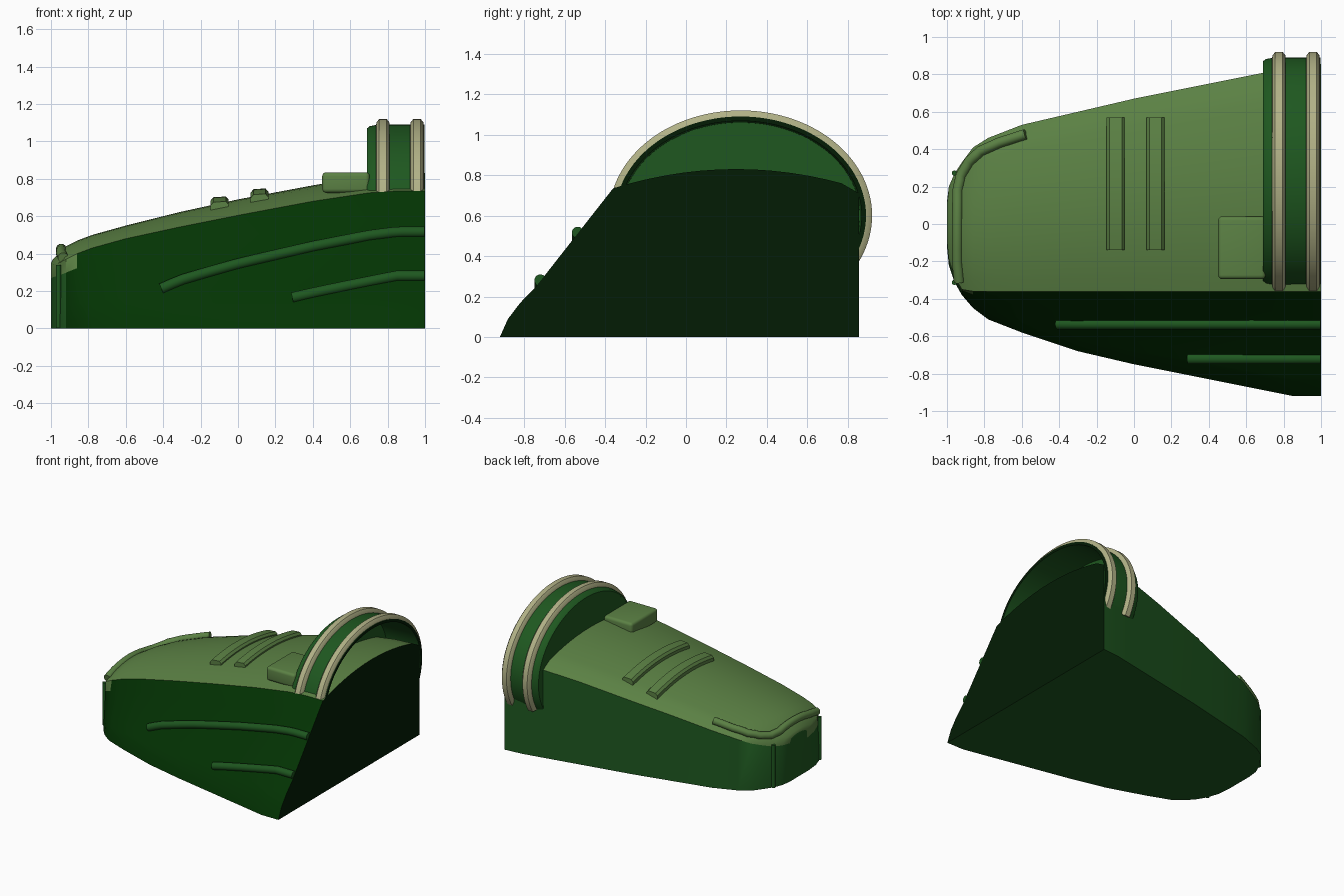
import bpy, bmesh, math
from mathutils import Vector

cube = bpy.data.objects.get("Cube")
if cube:
    bpy.data.objects.remove(cube, do_unlink=True)


def material(name, color):
    mat = bpy.data.materials.new(name)
    mat.use_nodes = True
    mat.diffuse_color = (*color, 1)
    mat.node_tree.nodes["Principled BSDF"].inputs["Base Color"].default_value = (*color, 1)
    return mat


ROOF = material("light green", (.105, .22, .058))
WALL = material("mid green", (.013, .096, .014))
SLOPE = material("deep green", (.001, .034, .001))
UNDER = material("dark green", (.001, .012, .0015))
CREAM = material("cream", (.44, .44, .24))


def finish(name, bm, mats, angle=35):
    """Turn a bmesh into a smooth-shaded object."""
    bmesh.ops.recalc_face_normals(bm, faces=bm.faces[:])
    mesh = bpy.data.meshes.new(name)
    bm.to_mesh(mesh)
    bm.free()
    for m in mats:
        mesh.materials.append(m)
    obj = bpy.data.objects.new(name, mesh)
    bpy.context.collection.objects.link(obj)
    bpy.ops.object.select_all(action='DESELECT')
    obj.select_set(True)
    bpy.context.view_layer.objects.active = obj
    bpy.ops.object.shade_smooth_by_angle(angle=math.radians(angle))
    return obj


def loft(name, rings, mats, rule=None):
    """Skin closed rings of points; rule(segment, face) picks the material."""
    bm = bmesh.new()
    loops = [[bm.verts.new(p) for p in ring] for ring in rings]
    count = len(loops[0])
    for a, b in zip(loops, loops[1:]):
        for i in range(count):
            j = (i + 1) % count
            face = bm.faces.new((a[i], a[j], b[j], b[i]))
            if rule:
                face.material_index = rule(i, face)
    for k, end in enumerate((loops[0], loops[-1])):
        face = bm.faces.new(end)
        if rule:
            face.material_index = rule(-1 - k, face)
    return finish(name, bm, mats)


def lerp_table(table, x):
    x = min(max(x, table[0][0]), table[-1][0])
    for a, b in zip(table, table[1:]):
        if x <= b[0]:
            t = (x - a[0]) / (b[0] - a[0])
            return [p + (q - p) * t for p, q in zip(a[1:], b[1:])]


# Stations: x, front foot y, back y, eave height, crest height
STATIONS = [
    (-1, -.12, .12, .33, .35), (-.99, -.22, .2, .34, .37),
    (-.96, -.31, .27, .35, .4), (-.92, -.38, .33, .37, .44),
    (-.86, -.45, .41, .4, .47), (-.78, -.51, .46, .43, .5),
    (-.6, -.58, .53, .48, .55), (-.3, -.68, .6, .545, .625),
    (0, -.75, .67, .605, .69), (.4, -.83, .75, .68, .765),
    (.7, -.89, .81, .725, .815), (.85, -.92, .84, .735, .828),
    (1, -.92, .855, .735, .83)]
# Front slope shape: depth fraction against height fraction
FLARE = [(0, 0), (.07, .12), (.18, .23), (.32, .34), (.8, .806), (1, 1)]


def eave_y(foot):
    return max(-.36, foot + .03)


def roof_z(x, y):
    foot, back, eave, crest = lerp_table(STATIONS, x)
    s = (y - eave_y(foot)) / (back - eave_y(foot))
    s = min(max(s, 0), 1)
    return eave + (crest - eave) * (1 - (2 * s - 1) ** 2)


def slope_z(x, y):
    foot, back, eave, crest = lerp_table(STATIONS, x)
    return lerp_table(FLARE, (y - foot) / (eave_y(foot) - foot))[0] * eave


# Main body, with the back eave rolled down a little
ROOF_STEPS = 14
rings = []
for x, foot, back, eave, crest in STATIONS:
    front = eave_y(foot)
    ring = [(x, foot + (front - foot) * u, eave * v) for u, v in FLARE]
    for i in range(1, ROOF_STEPS + 1):
        y = front + (back - front) * i / ROOF_STEPS
        ring.append((x, y, roof_z(x, y) - (.025 if i == ROOF_STEPS else 0)))
    ring.append((x, back, 0))
    rings.append(ring)


def body_rule(seg, face):
    first_roof = len(FLARE) - 1
    x = face.calc_center_median().x
    if seg == -2:
        return 3
    if 0 <= seg < first_roof:
        if seg == first_roof - 1 and x < -.88:
            return 0
        return 1 if x < -.92 else 2
    return 0 if first_roof <= seg < first_roof + ROOF_STEPS else 1


loft("body", rings, [ROOF, WALL, SLOPE, UNDER], body_rule)

# Arched hood: shell with a dark rim, two raised bands and closing wall
START, END, STEPS = math.radians(-27), math.radians(166), 64


def arch_point(x, offset, t):
    return (x, .27 + (.62 + offset) * math.cos(t), .6 + (.49 + offset) * math.sin(t))


ANGLES = [START + (END - START) * i / STEPS for i in range(STEPS + 1)]


def arch(name, profile, mats, rule=None):
    loft(name, [[arch_point(x, d, t) for x, d in profile] for t in ANGLES], mats, rule)


arch("arch_shell", [(.69, -.03), (.69, -.02), (.705, -.008), (.75, 0),
                    (.998, 0), (.998, -.022), (.72, -.03)], [WALL, UNDER],
     lambda seg, face: int(seg == 4))
for name, x in (("inner_band", .775), ("outer_band", .957)):
    arch(name, [(x - .038, -.01), (x - .034, .012), (x - .02, .03),
                (x + .02, .03), (x + .034, .012), (x + .038, -.01)], [CREAM])
loft("arch_wall", [[arch_point(x, -.024, t) for t in ANGLES] for x in (.692, .71)], [WALL])

# Two raised bars across the roof
for name, x0, x1 in (("roof_bar_right", -.147, -.05), ("roof_bar_left", .068, .162)):
    rings = []
    for i in range(17):
        y = -.14 + .71 * i / 16
        z = roof_z((x0 + x1) / 2, y)
        rings.append([(x0, y, z - .04), (x0, y, z + .015), (x0 + .015, y, z + .033),
                      (x1 - .015, y, z + .037), (x1, y, z + .02), (x1, y, z - .04)])
    loft(name, rings, [ROOF])

# Rounded block beside the arch
bm = bmesh.new()
bmesh.ops.create_cube(bm, size=1)
for v in bm.verts:
    v.co = Vector((.577, -.127, .78)) + v.co * Vector((.254, .335, .11))
bmesh.ops.bevel(bm, geom=bm.edges[:], offset=.022, segments=4, affect='EDGES', profile=.5)
finish("roof_block", bm, [ROOF])


def tube(name, points, radius, mat, sides=18):
    """Round strip along a path."""
    pts = [Vector(p) for p in points]
    rings = []
    for i, p in enumerate(pts):
        along = (pts[min(i + 1, len(pts) - 1)] - pts[max(i - 1, 0)]).normalized()
        up = Vector((0, 0, 1)) if abs(along.z) < .9 else Vector((1, 0, 0))
        side = along.cross(up).normalized()
        up = side.cross(along)
        rings.append([p + radius * (side * math.cos(a) + up * math.sin(a))
                      for a in (2 * math.pi * k / sides for k in range(sides))])
    loft(name, rings, [mat])


# Ribs on the front slope
for name, x0, y in (("upper_rib", -.41, -.535), ("lower_rib", .29, -.72)):
    xs = [x0 + (.997 - x0) * i / 24 for i in range(25)]
    tube(name, [(x, y, slope_z(x, y) + .004) for x in xs], .029, WALL)

# Raised lip around the nose, running back along the roof
lip = [(-.935, -.31), (-.945, -.2), (-.945, 0), (-.943, .18), (-.925, .26),
       (-.88, .335), (-.82, .39), (-.72, .435), (-.58, .48)]
path = []
for (xa, ya), (xb, yb) in zip(lip, lip[1:]):
    path += [(xa + (xb - xa) * k / 3, ya + (yb - ya) * k / 3) for k in range(3)]
path.append(lip[-1])
tube("nose_lip", [(x, y, roof_z(x, y) + .01) for x, y in path], .028, ROOF)

# Thin upright trims at the nose corners
for name, y in (("nose_trim_front", -.312), ("nose_trim_back", .272)):
    tube(name, [(-.96, y, .002), (-.96, y, .34)], .014, WALL)
